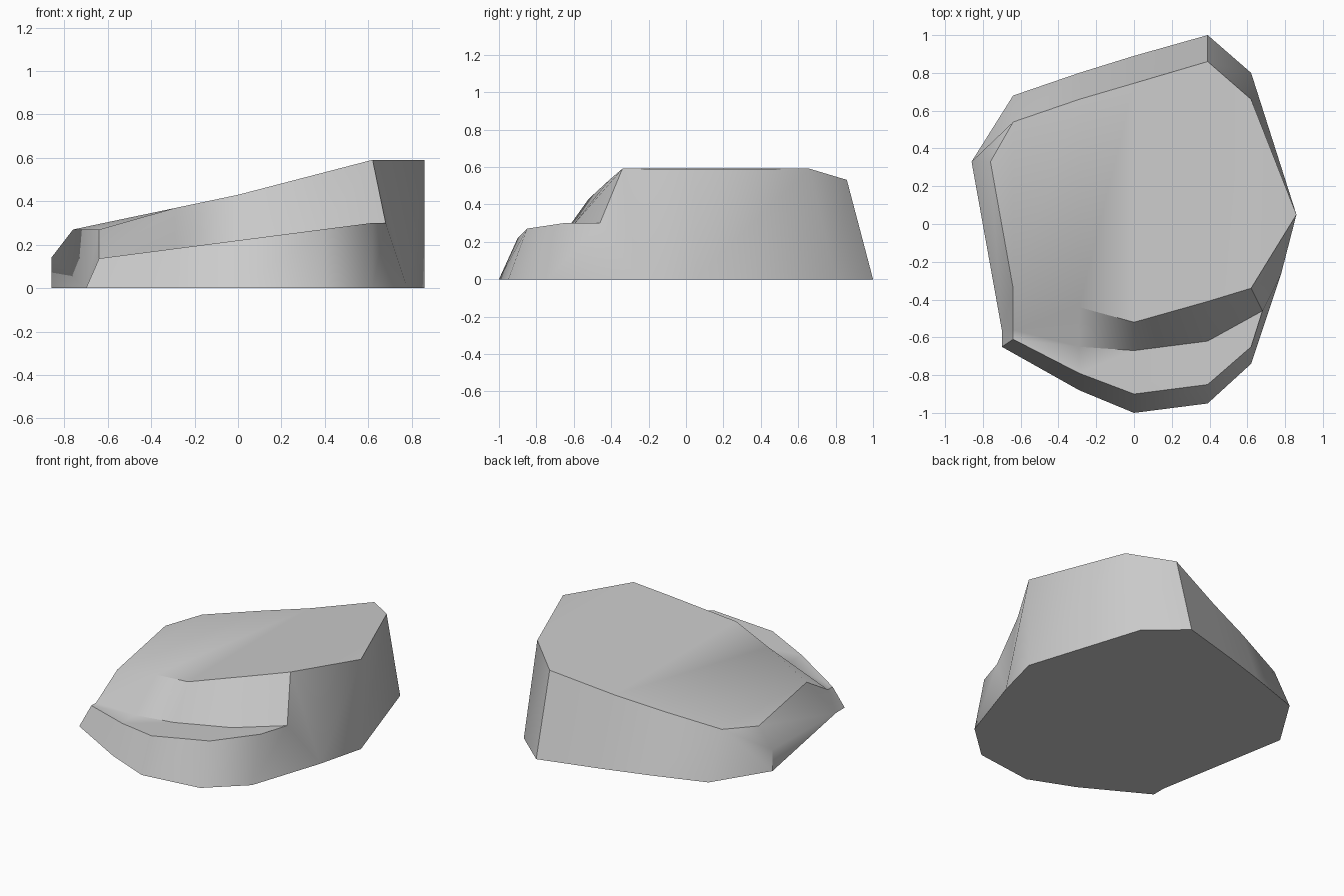
import bpy
import bmesh
import math

cube = bpy.data.objects.get("Cube")
if cube:
    bpy.data.objects.remove(cube, do_unlink=True)

# Plain stone colour
stone = bpy.data.materials.new("light_grey_stone")
stone.use_nodes = True
grey = (0.6, 0.6, 0.6, 1)
stone.diffuse_color = grey
stone.node_tree.nodes["Principled BSDF"].inputs["Base Color"].default_value = grey

# Cross-sections along x: front base, ledge lip, riser foot,
# riser top, back rim and back base, as y positions
sections = [
    (-0.64, (-0.65, -0.61, -0.56, -0.34, 0.54, 0.68)),
    (-0.29, (-0.88, -0.79, -0.65, -0.44, 0.66, 0.8)),
    (0, (-1, -0.9, -0.67, -0.52, 0.745, 0.89)),
    (0.39, (-0.95, -0.85, -0.62, -0.41, 0.86, 1)),
    (0.62, (-0.74, -0.65, -0.46, -0.34, 0.66, 0.8)),
]


def ledge_height(x):
    return min(0.305, 0.22 + 0.13 * x)


def top_height(x):
    return 0.43 + (0.26 if x > 0 else 0.21) * x


bm = bmesh.new()


def add_section(x, depths):
    ledge, top = ledge_height(x), top_height(x)
    heights = (0, ledge, ledge, top, top, 0)
    return [bm.verts.new((x, y, z)) for y, z in zip(depths, heights)]


def add_faces(*faces):
    for face in faces:
        bm.faces.new(face)


# Main body: bridge neighbouring sections
rings = [add_section(x, depths) for x, depths in sections]
for ring, following in zip(rings, rings[1:]):
    for i in range(len(ring)):
        j = (i + 1) % len(ring)
        add_faces((ring[i], ring[j], following[j], following[i]))

# Irregular corners of the end sections
rings[0][0].co.x = -0.70
rings[0][3].co.z = 0.27
rings[-1][2].co.x = 0.68

# Low end: faceted nose with a small notch under the ledge
base, lip, foot, crest, rim, back = rings[0]
nose_base, nose_mid, nose_top = [
    bm.verts.new((x, 0.33, z)) for x, z in ((-0.86, 0), (-0.86, 0.14), (-0.76, 0.27))
]
heel = bm.verts.new((-0.70, -0.56, 0))
add_faces(
    (base, lip, foot, heel),
    (heel, foot, crest),
    (heel, crest, nose_top, nose_mid),
    (heel, nose_mid, nose_base),
    (nose_top, crest, rim),
    (nose_mid, nose_top, rim),
    (nose_base, nose_mid, rim, back),
    (base, heel, nose_base, back),
)

# High end: upright pointed edge
base, lip, foot, crest, rim, back = rings[-1]
point_base, point_top = [bm.verts.new((0.86, 0.05, z)) for z in (0, 0.59)]
bend = bm.verts.new((0.78, -0.26, 0))
add_faces(
    (base, bend, foot, lip),
    (bend, crest, foot),
    (bend, point_top, crest),
    (bend, point_base, point_top),
    (crest, point_top, rim),
    (rim, point_top, point_base, back),
    (base, back, point_base, bend),
)

bmesh.ops.recalc_face_normals(bm, faces=bm.faces)
mesh = bpy.data.meshes.new("stepped_rock")
bm.to_mesh(mesh)
bm.free()
mesh.materials.append(stone)

rock = bpy.data.objects.new("stepped_rock", mesh)
bpy.context.collection.objects.link(rock)
bpy.ops.object.select_all(action="DESELECT")
rock.select_set(True)
bpy.context.view_layer.objects.active = rock
bpy.ops.object.shade_smooth_by_angle(angle=math.radians(40))
